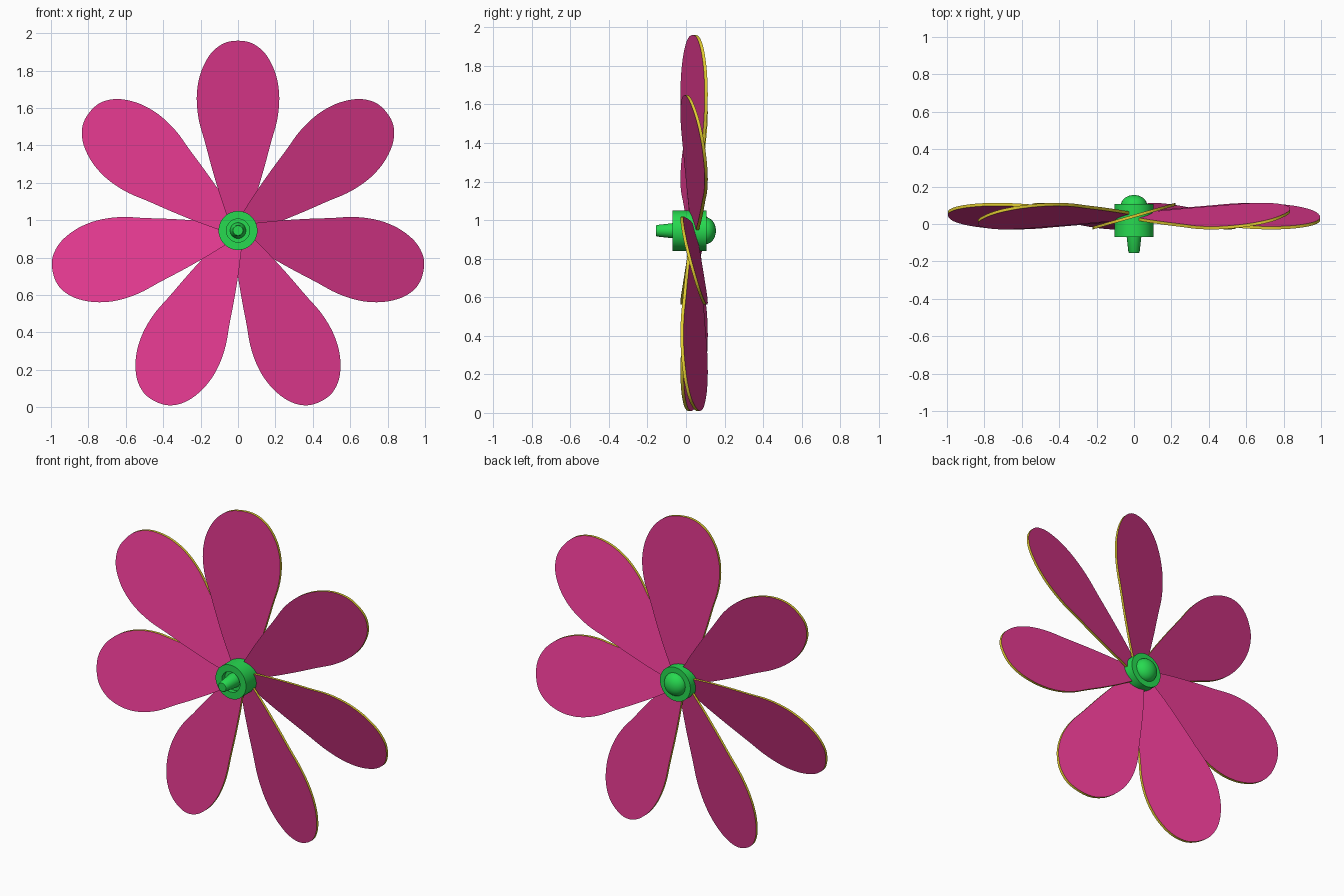
import bpy, bmesh, math
from mathutils import Matrix, Vector

if "Cube" in bpy.data.objects:
    bpy.data.objects.remove(bpy.data.objects["Cube"])

HUB_Z = 0.945
BLADES = 7


def material(name, rgb):
    m = bpy.data.materials.new(name)
    m.diffuse_color = (*rgb, 1)
    m.use_nodes = True
    m.node_tree.nodes["Principled BSDF"].inputs["Base Color"].default_value = m.diffuse_color
    return m


PINK = material("pink", (0.75, 0.04, 0.27))
YELLOW = material("yellow", (0.75, 0.6, 0.03))
GREEN = material("green", (0.02, 0.7, 0.08))


def finish(bm, name, mats, angle=35):
    bmesh.ops.recalc_face_normals(bm, faces=bm.faces)
    me = bpy.data.meshes.new(name)
    bm.to_mesh(me)
    bm.free()
    ob = bpy.data.objects.new(name, me)
    bpy.context.collection.objects.link(ob)
    for m in mats:
        me.materials.append(m)
    bpy.ops.object.select_all(action='DESELECT')
    ob.select_set(True)
    bpy.context.view_layer.objects.active = ob
    bpy.ops.object.shade_smooth_by_angle(angle=math.radians(angle))
    return ob


def lathe(name, profile, steps=48):
    """Spin (radius, y) points around the front-back axis of the hub."""
    bm = bmesh.new()
    vs = [bm.verts.new((r, y, 0)) for r, y in profile]
    es = [bm.edges.new(p) for p in zip(vs, vs[1:])]
    bmesh.ops.spin(bm, geom=vs + es, cent=(0, 0, 0), axis=(0, 1, 0),
                   angle=math.tau, steps=steps, use_duplicate=False)
    bmesh.ops.remove_doubles(bm, verts=bm.verts, dist=1e-5)
    bmesh.ops.translate(bm, verts=bm.verts, vec=(0, 0, HUB_Z))
    return finish(bm, name, [GREEN])


def smooth_path(pts, n=5):
    """Catmull-Rom curve through the points."""
    p = [Vector(q) for q in pts]
    out = []
    for i in range(1, len(p) - 2):
        a, b, c, d = p[i - 1:i + 3]
        for k in range(n):
            t = k / n
            out.append(0.5 * (2 * b + (c - a) * t + (2 * a - 5 * b + 4 * c - d) * t * t
                              + (3 * b - a - 3 * c + d) * t ** 3))
    return out + [p[-2]]


# Petal half outline: (half width, distance from hub centre)
HALF = [(0.035, -0.02), (0.045, 0.03), (0.063, 0.09), (0.10, 0.2), (0.14, 0.335), (0.176, 0.47),
        (0.207, 0.58), (0.22, 0.68), (0.216, 0.77), (0.193, 0.86), (0.146, 0.945),
        (0.078, 1.0), (0, 1.015), (-0.078, 1.0)]
SLOPE, MID_Y, THICK = 0.285, 0.042, 0.016
right = smooth_path(HALF)
outline = right + [Vector((-p.x, p.y)) for p in reversed(right[:-1])]


def blade(i):
    bm = bmesh.new()
    layers = [[bm.verts.new((p.x, MID_Y + SLOPE * p.x + s * THICK / 2, p.y)) for p in outline]
              for s in (-1, 1)]
    for ring in layers:
        bm.faces.new(ring)
    n = len(outline)
    for k in range(n):
        j = (k + 1) % n
        f = bm.faces.new((layers[0][k], layers[0][j], layers[1][j], layers[1][k]))
        f.material_index = 1
    bm.transform(Matrix.Translation((0, 0, HUB_Z)) @ Matrix.Rotation(math.tau * i / BLADES, 4, 'Y'))
    finish(bm, f"blade_{i + 1}", [PINK, YELLOW])


# Ring of tilted blades
for i in range(BLADES):
    blade(i)

# Hub drum with a recessed front
lathe("hub", [(0, -0.04), (0.062, -0.04), (0.062, -0.07), (0.104, -0.07),
              (0.104, 0.106), (0, 0.106)])

# Tapered shaft pin at the front
lathe("shaft_pin", [(0, -0.155), (0.026, -0.155), (0.03, -0.15), (0.043, -0.035), (0, -0.035)])

# Domed cap at the back
DOME = [(0.07 * math.cos(a), 0.1 + 0.055 * math.sin(a))
        for a in (math.pi / 2 * k / 10 for k in range(10))]
lathe("back_cap", [(0, 0.1)] + DOME + [(0, 0.155)])
